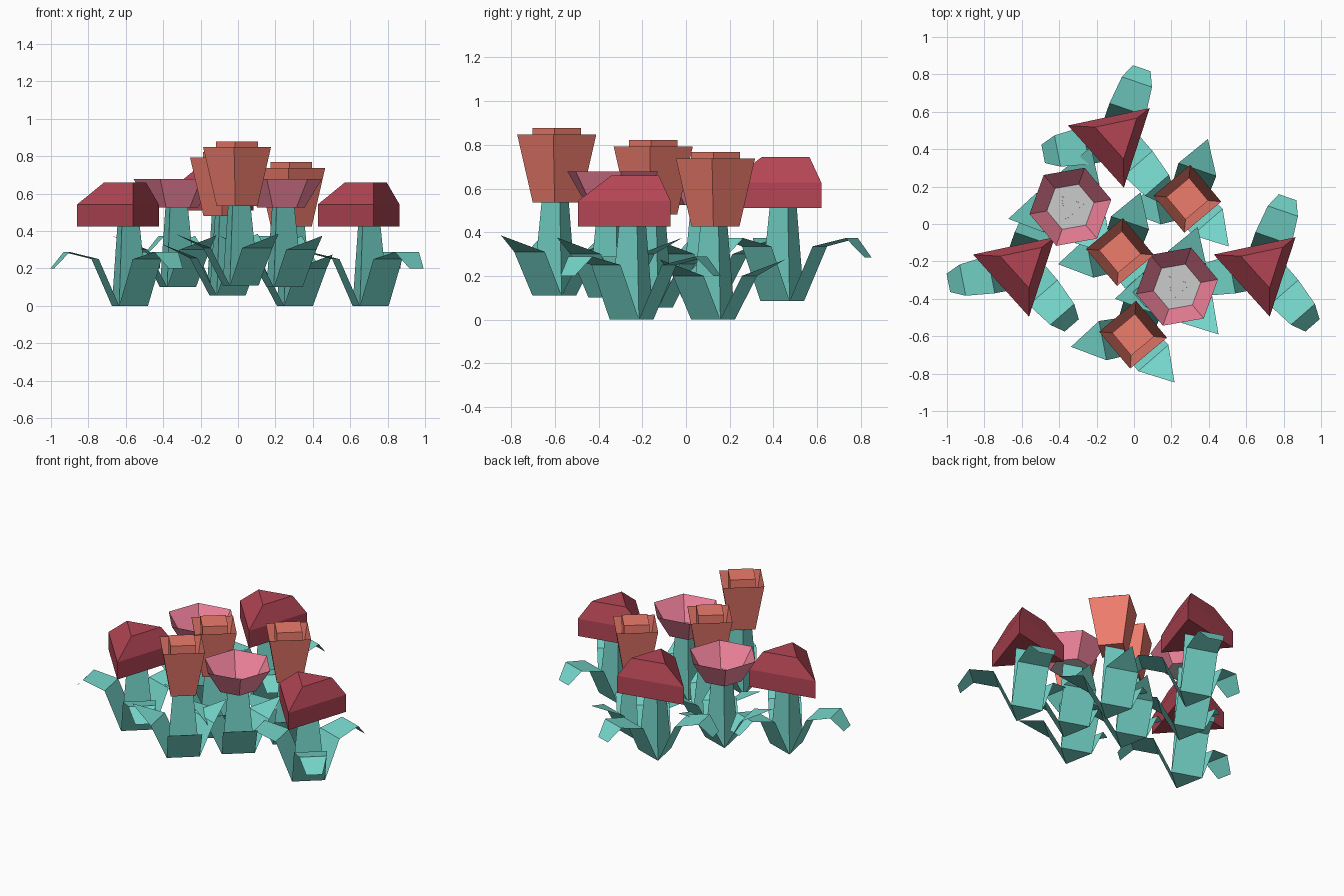
import bpy
from math import cos, sin, radians

if "Cube" in bpy.data.objects:
    bpy.data.objects.remove(bpy.data.objects["Cube"])


def material(name, rgb):
    m = bpy.data.materials.new(name)
    m.diffuse_color = (*rgb, 1)
    m.use_nodes = True
    m.node_tree.nodes["Principled BSDF"].inputs["Base Color"].default_value = m.diffuse_color
    return m


GREEN = material("leaf_green", (0.18, 0.68, 0.60))
RED = material("red_petal", (0.45, 0.06, 0.09))
PINK = material("pink_petal", (0.92, 0.24, 0.35))
ORANGE = material("orange_petal", (0.85, 0.20, 0.15))


def add_mesh(name, verts, faces, loc, mat=None):
    me = bpy.data.meshes.new(name)
    me.from_pydata(verts, [], faces)
    me.update()
    ob = bpy.data.objects.new(name, me)
    ob.location = loc
    if mat:
        me.materials.append(mat)
    bpy.context.collection.objects.link(ob)
    return ob


def loft(name, sides, angle, rings, loc, mat, bottom=True, top=True):
    """Stack of regular polygons; each ring is (radius, z, dx, dy)."""
    verts, faces = [], []
    for r, z, dx, dy in rings:
        for i in range(sides):
            a = radians(angle + 360 * i / sides)
            verts.append((dx + r * cos(a), dy + r * sin(a), z))
    for k in range(len(rings) - 1):
        for i in range(sides):
            j = (i + 1) % sides
            faces.append((k * sides + i, k * sides + j,
                          (k + 1) * sides + j, (k + 1) * sides + i))
    if bottom:
        faces.append(tuple(reversed(range(sides))))
    if top:
        n = (len(rings) - 1) * sides
        faces.append(tuple(range(n, n + sides)))
    return add_mesh(name, verts, faces, loc, mat)


def leaf(name, angle, profile, loc):
    """Folded strip; profile rows are (distance, z, half width), 0 width = point."""
    a = radians(angle)
    verts, rows, faces = [], [], []
    for d, z, w in profile:
        row = []
        for s in ((-1, 1) if w else (0,)):
            row.append(len(verts))
            verts.append((d * cos(a) - s * w * sin(a), d * sin(a) + s * w * cos(a), z))
        rows.append(row)
    for p, q in zip(rows, rows[1:]):
        faces.append(tuple(p + q[::-1]))
    add_mesh(name, verts, faces, loc, GREEN)


LONG_LEAF = [(0.059, 0, 0.102), (0.17, 0.25, 0.102), (0.325, 0.288, 0.085), (0.403, 0.2, 0.05)]
POINTED_LEAF = [(0.059, 0, 0.102), (0.165, 0.2, 0.107), (0.338, 0.275, 0)]


def plant(loc, profile):
    # Three-sided tapering stem with a leaf on each side
    loft("stem", 3, 11, [(0.118, 0, 0, 0), (0.073, 0.43, 0, 0)], loc, GREEN, top=False)
    for angle in (71, 191, 311):
        leaf("leaf", angle, profile, loc)


# Red flowers: triangular block with a bevelled, off-centre top
for loc in ((-0.597, -0.238, 0), (0.69, -0.238, 0), (-0.09, 0.452, 0.085)):
    plant(loc, LONG_LEAF)
    loft("red_bloom", 3, 42, [(0.258, 0.425, -0.018, -0.005), (0.258, 0.542, -0.018, -0.005),
                              (0.132, 0.66, 0.007, 0.025)], loc, RED)

# Pink flowers: open six-sided bowl with a grey floor
for loc in ((-0.34, 0.092, 0.1), (0.23, -0.335, 0.1)):
    plant(loc, POINTED_LEAF)
    loft("pink_bowl", 6, 10, [(0.128, 0.425, 0, 0), (0.222, 0.578, 0, 0)], loc, PINK,
         bottom=False, top=False)
    loft("bowl_floor", 6, 10, [(0.128, 0.427, 0, 0)], loc, None, bottom=False)

# Orange flowers: open flared square cup around a straight core
for loc in ((-0.075, -0.15, 0.055), (0.285, 0.135, 0), (-0.005, -0.592, 0.11)):
    plant(loc, POINTED_LEAF)
    loft("orange_cup", 4, -5, [(0.11, 0.425, 0, 0), (0.182, 0.738, 0, 0)], loc, ORANGE,
         bottom=False, top=False)
    loft("orange_core", 4, -5, [(0.11, 0.425, 0, 0), (0.112, 0.768, 0, 0)], loc, ORANGE)
